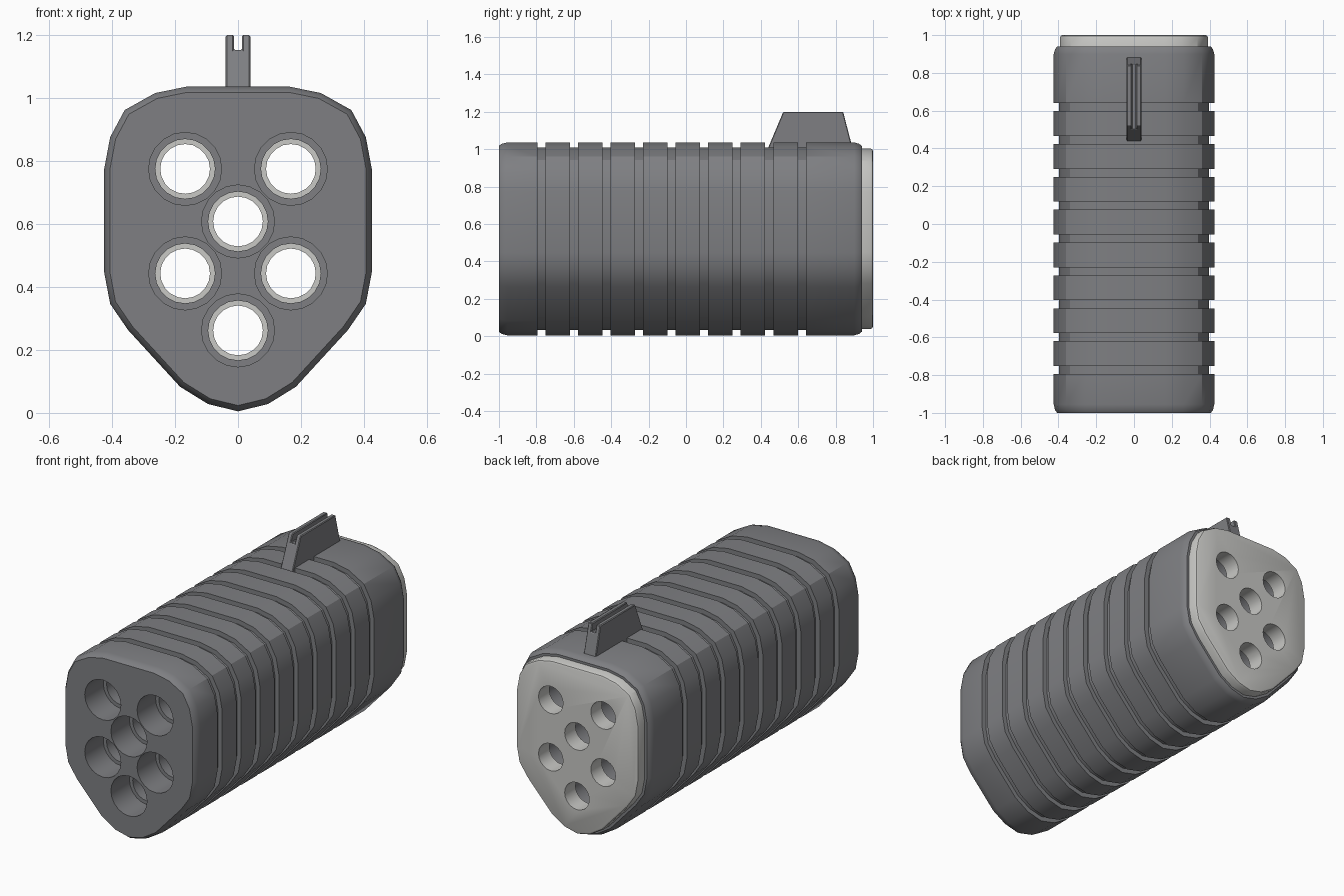
import bpy, bmesh, math
from mathutils import Vector

if "Cube" in bpy.data.objects:
    bpy.data.objects.remove(bpy.data.objects["Cube"])


def material(name, rgb):
    m = bpy.data.materials.new(name)
    m.diffuse_color = (*rgb, 1)
    m.use_nodes = True
    m.node_tree.nodes["Principled BSDF"].inputs["Base Color"].default_value = m.diffuse_color
    return m


GREY = material("dark grey", (0.21, 0.213, 0.225))
LIGHT = material("light grey", (0.58, 0.58, 0.56))

# Right half of the housing outline (x, z), mirrored to a closed loop
HALF = [(0.165, 1.036), (0.263, 1.016), (0.36, 0.962), (0.406, 0.876),
        (0.425, 0.775), (0.425, 0.446), (0.406, 0.346), (0.349, 0.263),
        (0.184, 0.083), (0.095, 0.028), (0, 0.005)]
OUTLINE = HALF + [(-x, z) for x, z in reversed(HALF[:-1])]
HOLES = [(-0.168, 0.775), (0.168, 0.775), (0, 0.608),
         (-0.168, 0.443), (0.168, 0.443), (0, 0.262)]


def inset(points, d):
    """Move a clockwise outline inward by d with mitred corners."""
    out = []
    for i, p in enumerate(points):
        p = Vector(p)
        a = (p - Vector(points[i - 1])).normalized()
        b = (Vector(points[(i + 1) % len(points)]) - p).normalized()
        na, nb = Vector((a.y, -a.x)), Vector((b.y, -b.x))
        out.append(p + (na + nb) * (d / (1 + na.dot(nb))))
    return out


def loft(bm, rings):
    """Skin a list of (y, [(x, z)...]) rings and cap both ends."""
    loops = [[bm.verts.new((p[0], y, p[1])) for p in pts] for y, pts in rings]
    n = len(loops[0])
    for a, b in zip(loops, loops[1:]):
        for i in range(n):
            j = (i + 1) % n
            bm.faces.new((a[i], a[j], b[j], b[i]))
    bm.faces.new(loops[0])
    bm.faces.new(loops[-1])


def finish(name, bm, mat):
    bmesh.ops.recalc_face_normals(bm, faces=bm.faces)
    me = bpy.data.meshes.new(name)
    bm.to_mesh(me)
    bm.free()
    me.materials.append(mat)
    ob = bpy.data.objects.new(name, me)
    bpy.context.collection.objects.link(ob)
    return ob


def activate(ob):
    bpy.ops.object.select_all(action='DESELECT')
    ob.select_set(True)
    bpy.context.view_layer.objects.active = ob


def drill(ob, steps, mat):
    """Cut all six bores; steps is a list of (y, radius)."""
    bm = bmesh.new()
    for cx, cz in HOLES:
        rings = []
        for y, r in steps:
            rings.append((y, [(cx + r * math.cos(k * math.tau / 20),
                               cz + r * math.sin(k * math.tau / 20)) for k in range(20)]))
        loft(bm, rings)
    cutter = finish("bore_cutter", bm, mat)
    cutter.hide_render = True
    mod = ob.modifiers.new("bores", 'BOOLEAN')
    mod.operation = 'DIFFERENCE'
    mod.solver = 'EXACT'
    mod.object = cutter
    activate(ob)
    bpy.ops.object.modifier_apply(modifier=mod.name)
    bpy.data.objects.remove(cutter)


def smooth(ob):
    activate(ob)
    bpy.ops.object.shade_smooth_by_angle(angle=math.radians(32))


# Ribbed housing: rounded ends with nine grooves between
steps = [(-1, 0.018), (-0.985, 0.007), (-0.955, 0)]
for i in range(9):
    c = -0.773 + 0.174 * i
    steps += [(c - 0.0215, 0), (c - 0.0215, 0.027), (c + 0.0215, 0.027), (c + 0.0215, 0)]
steps += [(0.9, 0), (0.925, 0.007), (0.94, 0.018)]
bm = bmesh.new()
loft(bm, [(y, inset(OUTLINE, d)) for y, d in steps])
housing = finish("housing", bm, GREY)
drill(housing, [(-1.1, 0.116), (-0.83, 0.116), (-0.83, 0.095), (1.1, 0.095)], GREY)
smooth(housing)

# Light rear plate with narrower bores
bm = bmesh.new()
loft(bm, [(y, inset(OUTLINE, d)) for y, d in
          [(0.9, 0.032), (0.985, 0.032), (0.996, 0.037), (1.0, 0.046)]])
plate = finish("rear_plate", bm, LIGHT)
drill(plate, [(0.8, 0.079), (1.1, 0.079)], LIGHT)
smooth(plate)

# Slotted sight: U section with sloping ends
U = [(-0.039, 1.0), (-0.039, 1.2), (-0.013, 1.2), (-0.013, 1.153),
     (0.013, 1.153), (0.013, 1.2), (0.039, 1.2), (0.039, 1.0)]
bm = bmesh.new()
loft(bm, [(0, U), (1, U)])
for v in bm.verts:
    t = 1.2 - v.co.z
    v.co.y = 0.52 - 0.42 * t if v.co.y < 0.5 else 0.84 + 0.26 * t
sight = finish("sight", bm, GREY)
bev = sight.modifiers.new("soft_edges", 'BEVEL')
bev.width = 0.004
bev.segments = 1
activate(sight)
bpy.ops.object.modifier_apply(modifier=bev.name)
smooth(sight)
